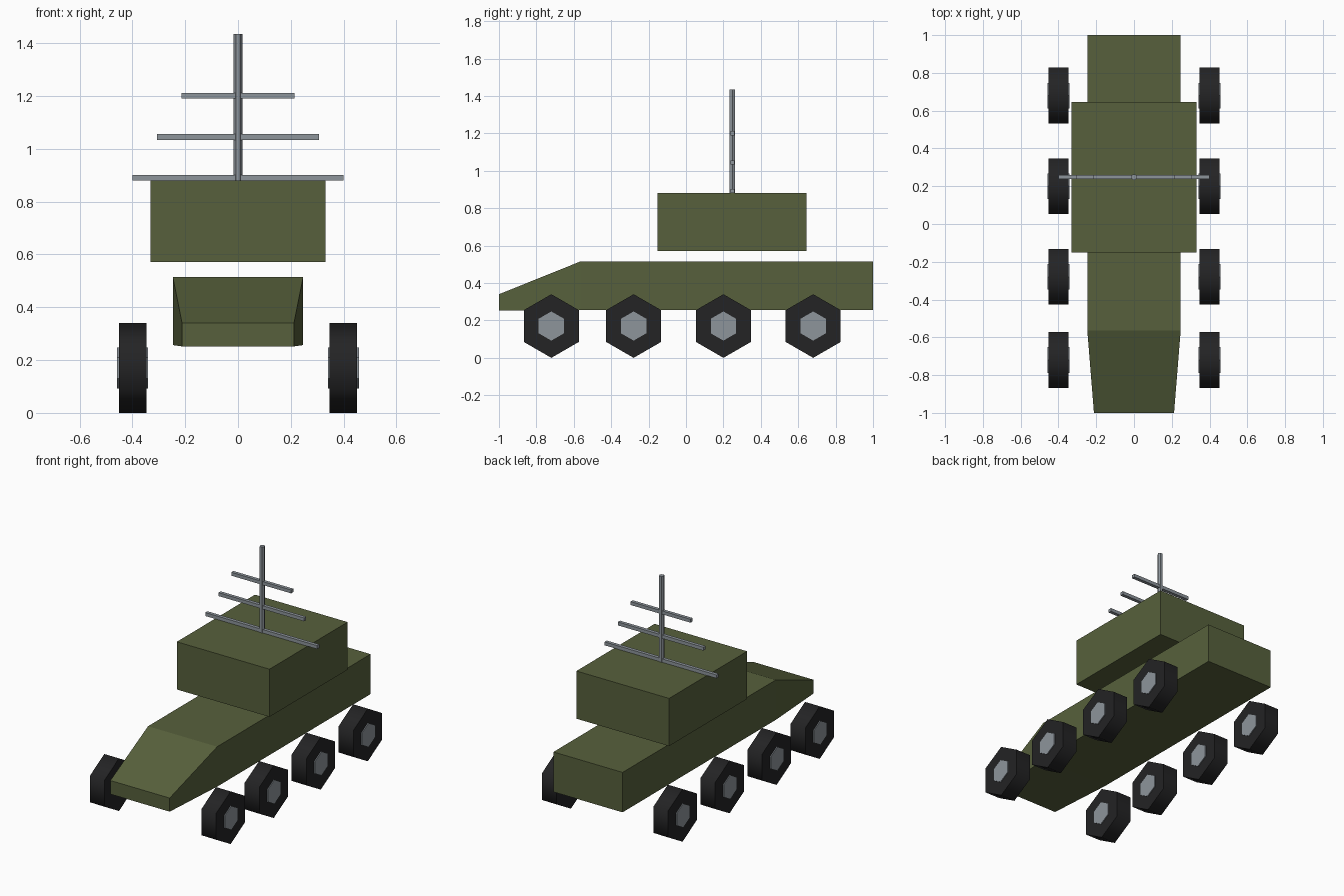
import bpy, bmesh
from math import pi, radians
from mathutils import Matrix, Vector

cube = bpy.data.objects.get("Cube")
if cube:
    bpy.data.objects.remove(cube, do_unlink=True)


def material(name, rgb):
    m = bpy.data.materials.new(name)
    m.use_nodes = True
    m.diffuse_color = (*rgb, 1)
    bsdf = m.node_tree.nodes["Principled BSDF"]
    bsdf.inputs["Base Color"].default_value = (*rgb, 1)
    bsdf.inputs["Roughness"].default_value = 0.8
    return m


olive = material("olive_paint", (0.095, 0.118, 0.045))
rubber = material("black_rubber", (0.017, 0.017, 0.018))
steel = material("grey_steel", (0.27, 0.30, 0.33))


def finish(name, bm, mat):
    bmesh.ops.recalc_face_normals(bm, faces=bm.faces)
    mesh = bpy.data.meshes.new(name)
    bm.to_mesh(mesh)
    bm.free()
    mesh.materials.append(mat)
    ob = bpy.data.objects.new(name, mesh)
    bpy.context.collection.objects.link(ob)
    return ob


def box(name, centre, size, mat):
    bm = bmesh.new()
    bmesh.ops.create_cube(bm, size=1, matrix=Matrix.Translation(centre) @ Matrix.Diagonal((*size, 1)))
    return finish(name, bm, mat)


def hex_prism(name, centre, radius, depth, axis, mat):
    # Corners point along z for wheels (axis X) and along x for the mast (axis Z)
    turn = Matrix.Rotation(pi / 2, 4, 'Z')
    if axis == 'X':
        turn = Matrix.Rotation(pi / 2, 4, 'Y') @ Matrix.Rotation(pi / 2, 4, 'Z')
    bm = bmesh.new()
    bmesh.ops.create_cone(bm, cap_ends=True, segments=6, radius1=radius, radius2=radius,
                          depth=depth, matrix=Matrix.Translation(centre) @ turn)
    return finish(name, bm, mat)


# Hull: rectangular sections lofted from tail to tapered nose
sections = [(1.0, 0.247, 0.257, 0.515), (-0.565, 0.247, 0.257, 0.515), (-1.0, 0.212, 0.252, 0.34)]
bm = bmesh.new()
rings = [[bm.verts.new((sx * w, y, z)) for sx, z in ((-1, lo), (1, lo), (1, hi), (-1, hi))]
         for y, w, lo, hi in sections]
for a, b in zip(rings, rings[1:]):
    for i in range(4):
        j = (i + 1) % 4
        bm.faces.new((a[i], a[j], b[j], b[i]))
bm.faces.new(rings[0])
bm.faces.new(rings[-1])
finish("hull", bm, olive)

# Raised cabin above the hull
box("cabin", (0, 0.247, 0.726), (0.662, 0.797, 0.308), olive)

# Antenna mast with three crossbars
hex_prism("antenna_mast", (0, 0.248, 1.157), 0.0165, 0.555, 'Z', steel)
for label, z, half in (("lower", 0.891, 0.4), ("middle", 1.045, 0.306), ("upper", 1.201, 0.214)):
    box(label + "_crossbar", (0, 0.248, z), (2 * half, 0.022, 0.022), steel)

# Four wheels a side, each with a hub running through the tyre
tyres = []
for side, sx in (("left", 1), ("right", -1)):
    for n, y in enumerate((-0.72, -0.28, 0.2, 0.68), 1):
        centre = Vector((sx * 0.399, y, 0.17))
        tyres.append(hex_prism(f"{side}_tyre_{n}", centre, 0.17, 0.105, 'X', rubber))
        hex_prism(f"{side}_hub_{n}", centre, 0.078, 0.117, 'X', steel)

# Soft tread shading, sharp sidewall edges
bpy.ops.object.select_all(action='DESELECT')
for ob in tyres:
    ob.select_set(True)
bpy.context.view_layer.objects.active = tyres[0]
bpy.ops.object.shade_smooth_by_angle(angle=radians(65))
